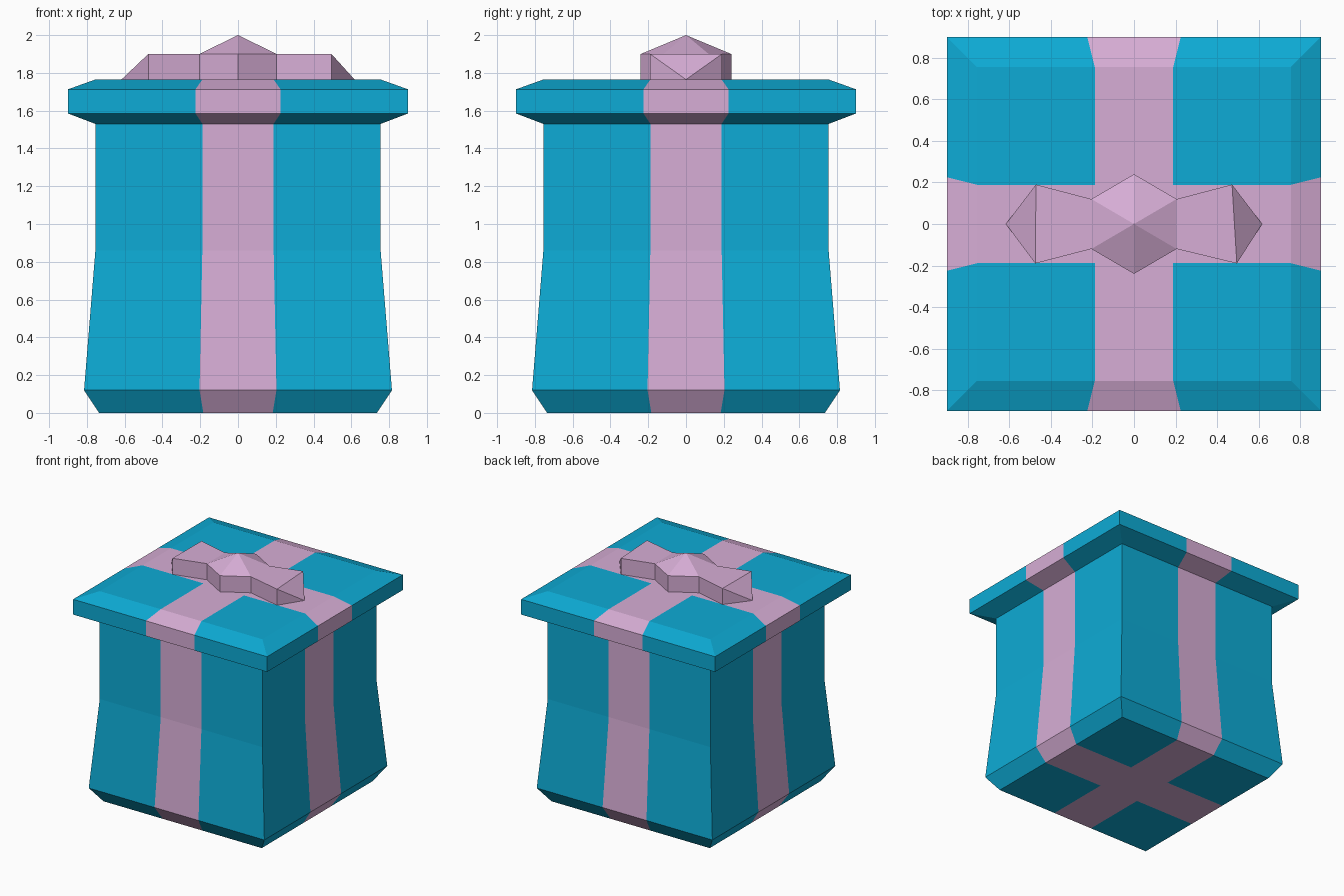
import bpy, bmesh

cube = bpy.data.objects.get("Cube")
if cube:
    bpy.data.objects.remove(cube, do_unlink=True)


def make_material(name, rgb):
    mat = bpy.data.materials.new(name)
    mat.use_nodes = True
    color = (*rgb, 1.0)
    mat.diffuse_color = color
    mat.node_tree.nodes["Principled BSDF"].inputs["Base Color"].default_value = color
    return mat


paper = make_material("blue wrapping paper", (0.004, 0.41, 0.67))
ribbon = make_material("pink ribbon", (0.68, 0.42, 0.67))
RIBBON_RATIO = 0.25   # ribbon width as a share of the box width


def finish(name, bm, materials):
    bmesh.ops.remove_doubles(bm, verts=bm.verts, dist=0.0001)
    bmesh.ops.recalc_face_normals(bm, faces=bm.faces)
    mesh = bpy.data.meshes.new(name)
    bm.to_mesh(mesh)
    bm.free()
    for mat in materials:
        mesh.materials.append(mat)
    obj = bpy.data.objects.new(name, mesh)
    bpy.context.collection.objects.link(obj)
    return obj


def add_face(bm, points, material=0):
    face = bm.faces.new([bm.verts.new(p) for p in points])
    face.material_index = material


def wrapped_box(name, profile, cap_level):
    """Square walls along a (half width, z) profile, closed by one cap."""
    bm = bmesh.new()
    cuts = (-1, -RIBBON_RATIO, RIBBON_RATIO, 1)
    strips = list(zip(cuts, cuts[1:]))
    turns = [(1, 0), (0, 1), (-1, 0), (0, -1)]
    for (r0, z0), (r1, z1) in zip(profile, profile[1:]):
        for c, s in turns:
            for i, (a, b) in enumerate(strips):
                corners = ((a, r0, z0), (b, r0, z0), (b, r1, z1), (a, r1, z1))
                add_face(bm, [(r * (c * t + s), r * (s * t - c), z)
                              for t, r, z in corners], int(i == 1))
    # cap with crossing ribbons
    r, z = profile[cap_level]
    for i, (a, b) in enumerate(strips):
        for j, (c, d) in enumerate(strips):
            add_face(bm, [(r * x, r * y, z) for x, y in
                          ((a, c), (b, c), (b, d), (a, d))], int(i == 1 or j == 1))
    return finish(name, bm, (paper, ribbon))


# Box body and overhanging lid
wrapped_box("box_body", [(0.735, 0), (0.815, 0.12), (0.755, 0.86), (0.755, 1.53)], 0)
wrapped_box("box_lid", [(0.755, 1.53), (0.9, 1.585), (0.9, 1.713), (0.755, 1.765)], -1)

# Bow: hexagonal knot with a pointed top
LOW, HIGH = 1.765, 1.9
bm = bmesh.new()
knot = [(0.205, 0.12), (0, 0.24), (-0.205, 0.12), (-0.205, -0.12), (0, -0.24), (0.205, -0.12)]
for i, (p, q) in enumerate(zip(knot, knot[1:] + knot[:1])):
    add_face(bm, [(*p, HIGH), (*q, HIGH), (0, 0, 2.0)])
    if i not in (2, 5):
        add_face(bm, [(*p, LOW), (*q, LOW), (*q, HIGH), (*p, HIGH)])

# Bow: flared loops with sloping pointed ends
for side, back_x, front_x in ((1, 0.472, 0.495), (-1, 0.472, 0.475)):
    inner = [(side * 0.205, y) for y in (0.12, -0.12)]
    outer = [(side * back_x, 0.19), (side * front_x, -0.19)]
    tip = (side * 0.617, 0, LOW)
    add_face(bm, [(*p, HIGH) for p in inner + outer[::-1]])
    add_face(bm, [(*outer[0], HIGH), (*outer[1], HIGH), tip])
    for p, q in zip(inner, outer):
        add_face(bm, [(*p, LOW), (*q, LOW), (*q, HIGH), (*p, HIGH)])
        add_face(bm, [(*q, LOW), tip, (*q, HIGH)])
finish("ribbon_bow", bm, (ribbon,))
